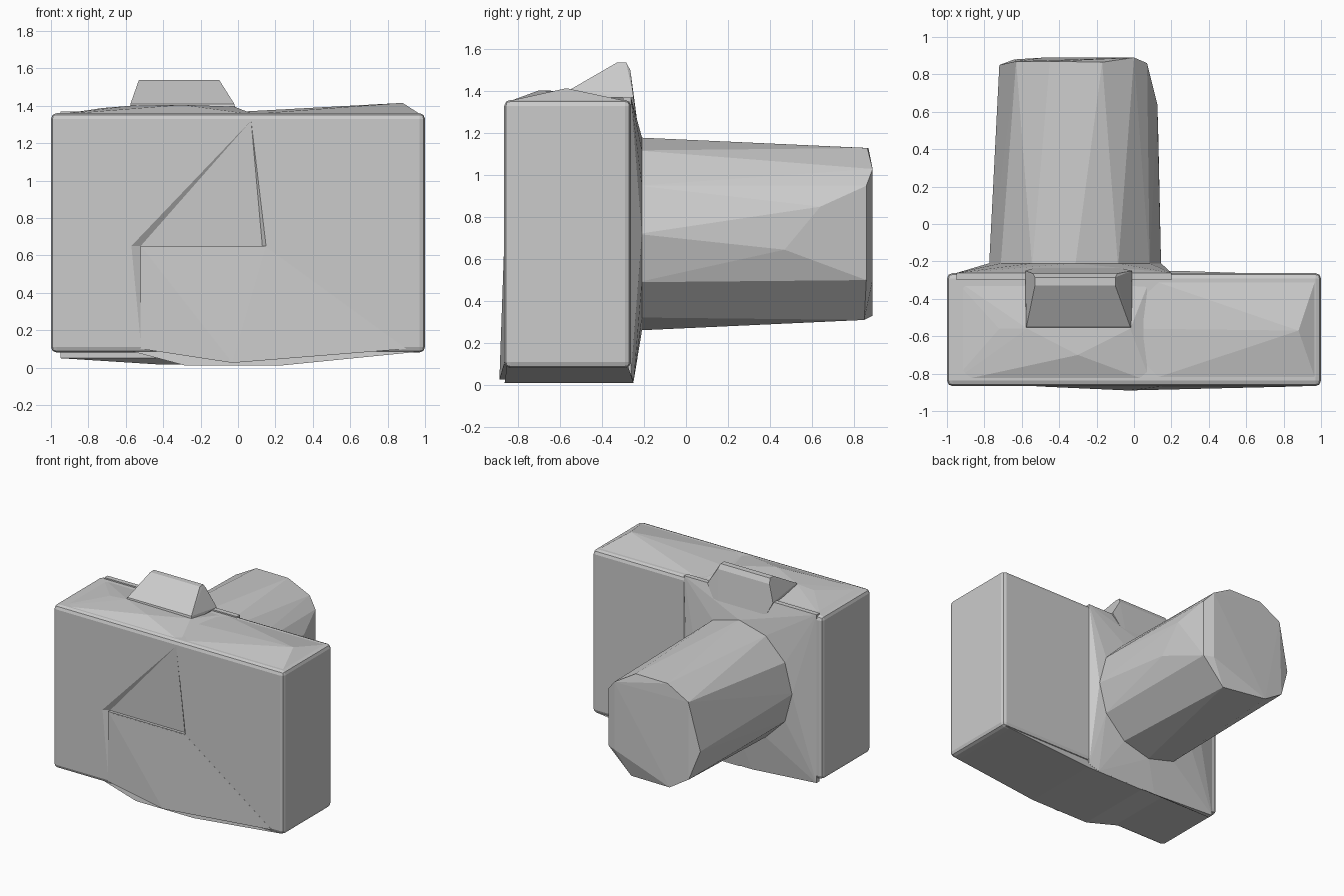
import bpy, bmesh, math

cube = bpy.data.objects.get("Cube")
if cube:
    bpy.data.objects.remove(cube, do_unlink=True)

grey = bpy.data.materials.new("plain grey")
grey.use_nodes = True
tone = (0.6, 0.6, 0.6, 1)
grey.diffuse_color = tone
grey.node_tree.nodes["Principled BSDF"].inputs["Base Color"].default_value = tone


def hull(name, points):
    """Faceted solid wrapped around a few points."""
    bm = bmesh.new()
    for p in points:
        bm.verts.new(p)
    res = bmesh.ops.convex_hull(bm, input=bm.verts[:])
    spare = {g for g in res["geom_interior"] + res["geom_unused"]
             if isinstance(g, bmesh.types.BMVert)}
    bmesh.ops.delete(bm, geom=list(spare), context="VERTS")
    bmesh.ops.dissolve_limit(bm, angle_limit=math.radians(1),
                             verts=bm.verts[:], edges=bm.edges[:])
    bmesh.ops.recalc_face_normals(bm, faces=bm.faces[:])
    mesh = bpy.data.meshes.new(name)
    bm.to_mesh(mesh)
    bm.free()
    mesh.materials.append(grey)
    obj = bpy.data.objects.new(name, mesh)
    bpy.context.collection.objects.link(obj)
    return obj


def corners(xs, ys, zs):
    return [(x, y, z) for x in xs for y in ys for z in zs]


def ring(cx, cz, y, radius, sides):
    step = math.tau / sides
    return [(cx + radius * math.cos(i * step), y, cz + radius * math.sin(i * step))
            for i in range(sides)]


FRONT, BACK = -0.867, -0.262
LENS_X, LENS_Z = -0.315, 0.72

# Main housing with softened edges
body = hull("body", corners((-1, 1), (FRONT, BACK), (0.08, 1.36)))
bevel = body.modifiers.new("soft edges", "BEVEL")
bevel.width = 0.03
bevel.segments = 2

# Shallow wedge recesses in the front face
recesses = {
    "recess_cutter": [(-0.57, 0.65), (0.07, 1.32), (0.15, 0.65)],
    "side_recess_cutter": [(-0.57, 0.65), (-0.52, 0.65), (-0.52, 0.13)],
}
for name, outline in recesses.items():
    pts = [(x, y, z) for x, z in outline for y in (FRONT, FRONT - 0.05)]
    pts.append((-0.52, FRONT + 0.022, 0.65))
    if name == "recess_cutter":
        pts.append((0.13, FRONT + 0.022, 0.65))
    cutter = hull(name, pts)
    cutter.hide_render = True
    cutter.hide_viewport = True
    cutter.display_type = "WIRE"
    cut = body.modifiers.new(name, "BOOLEAN")
    cut.operation = "DIFFERENCE"
    cut.object = cutter

# Sagging underside and slightly swollen lower front
hull("underside", corners((-0.56, 0.97), (-0.855, -0.275), (0.085,))
     + corners((-0.28, 0.22), (-0.865, -0.25), (0.01,)))
hull("lower_front", corners((-0.52, 0.9), (FRONT - 0.001, -0.84), (0.1,))
     + corners((-0.515, 0.15), (FRONT - 0.001, -0.84), (0.645,))
     + [(-0.03, -0.89, 0.025), (-0.03, -0.8, 0.025)])

# Pitched top, split either side of the dip
sides = (-0.845, -0.285)
hull("top_right", corners((-0.97, 0.09), sides, (1.352,))
     + [(-0.72, -0.56, 1.388), (-0.57, -0.56, 1.4), (-0.3, -0.7, 1.405),
        (-0.02, -0.56, 1.395)])
hull("top_left", corners((0.05, 0.975), sides, (1.354,))
     + [(0.05, -0.56, 1.37), (0.88, -0.57, 1.415)])

# Viewfinder hump
hull("viewfinder_hump", corners((-0.58, -0.01), (-0.56, -0.25), (1.37,))
     + corners((-0.575, -0.02), (-0.55,), (1.41,))
     + corners((-0.53, -0.1), (-0.33, -0.285), (1.537,))
     + corners((-0.54, -0.09), (-0.265,), (1.5,))
     + corners((-0.5, -0.12), (-0.225,), (1.2,)))

# Raised mount blending the housing into the barrel
hull("lens_mount", corners((-0.95, 0.2), (-0.3, BACK), (0.05, 1.37))
     + corners((-0.4, 0.12), (-0.25,), (0.015,))
     + ring(LENS_X, LENS_Z, -0.21, 0.46, 12))

# Faceted tapering barrel with a chipped end
end = [(0.0, 0.89, 1.03), (-0.17, 0.865, 1.13), (-0.45, 0.87, 1.13),
       (-0.63, 0.87, 1.03), (-0.72, 0.85, 0.66), (-0.64, 0.88, 0.43),
       (-0.48, 0.89, 0.33), (-0.12, 0.85, 0.31), (0.0, 0.89, 0.5),
       (0.07, 0.86, 0.5), (0.07, 0.86, 0.95)]
flank = [(0.125, 0.64, 0.85), (0.13, 0.47, 0.645)]
hull("lens_barrel", ring(LENS_X, LENS_Z, -0.23, 0.46, 12) + end + flank)
